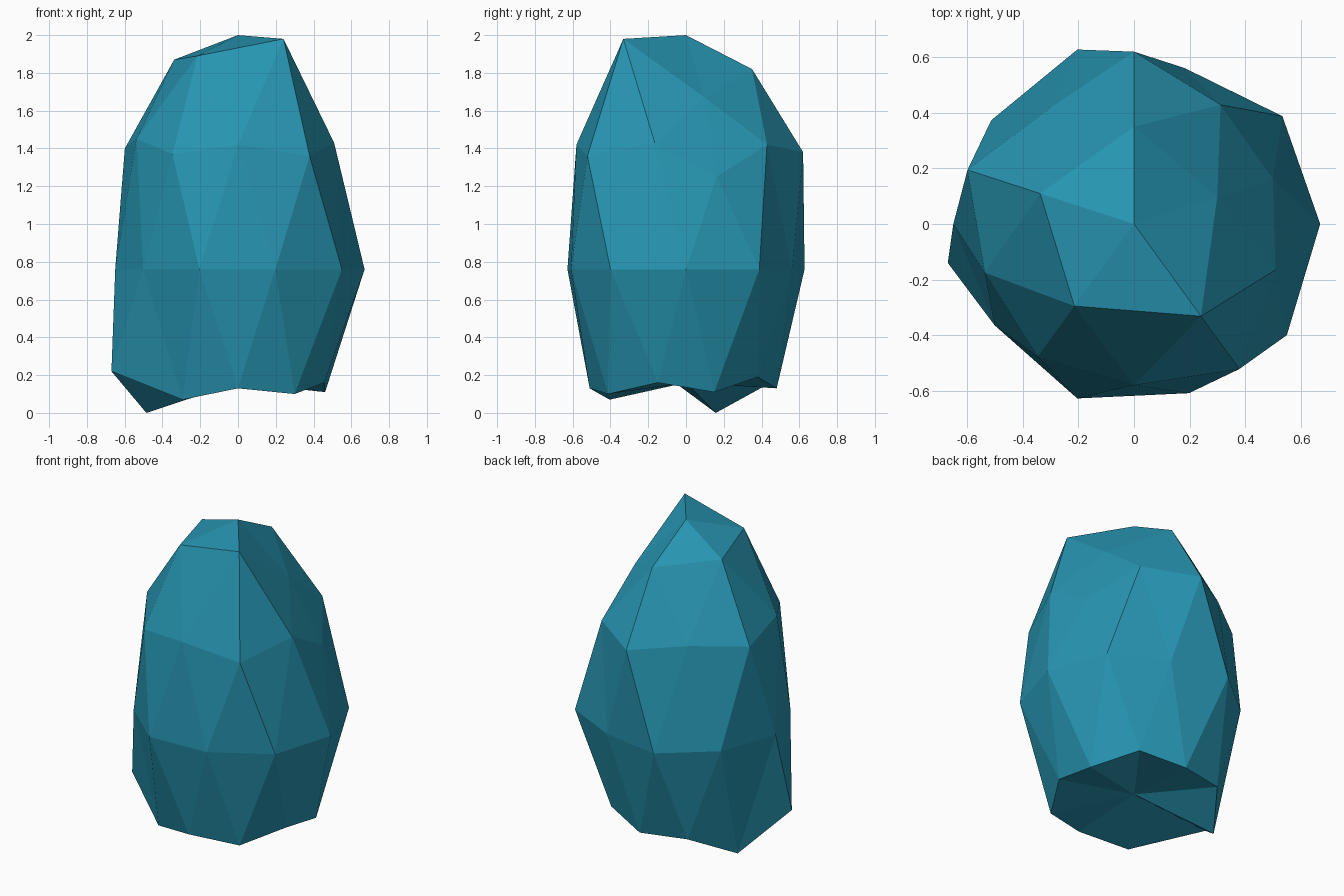
import bpy, bmesh, math

if "Cube" in bpy.data.objects:
    bpy.data.objects.remove(bpy.data.objects["Cube"])

# Faceted boulder: stacked rings of an uneven icosphere, radius/height per point
MID = [.67, .66, .59, .66, .635, .65, .62, .66, .64, .68]
UPPER = [(.525, 1.25), (.53, 1.42), (.62, 1.38), (.515, 1.41), (.63, 1.40),
         (.565, 1.45), (.59, 1.37), (.58, 1.42), (.645, 1.36), (.535, 1.43)]
TOP = [(.315, 1.67), (.35, 1.82), (.355, 1.87), (.365, 1.89), (.41, 1.98)]
LOWER = [(.485, .11), (.47, .19), (.48, .13), (.51, .14), (.51, 0),
         (.685, .22), (.50, .07), (.51, .13), (.51, .10), (.48, .16)]

bm = bmesh.new()


def ring(points, start):
    step = 360 / len(points)
    out = []
    for i, (r, z) in enumerate(points):
        a = math.radians(start + i * step)
        out.append(bm.verts.new((r * math.cos(a), r * math.sin(a), z)))
    return out


mid = ring([(r, .76) for r in MID], 0)
upper = ring(UPPER, 18)
top = ring(TOP, 18)
lower = ring(LOWER, 18)
lower[5].co.xy = (-.67, -.14)   # corner that juts out sideways
peak = bm.verts.new((0, 0, 2))
base = bm.verts.new((0, 0, .16))

# Cap
for i in range(5):
    a, b = top[i], top[(i + 1) % 5]
    u0, u1, u2 = upper[2 * i], upper[2 * i + 1], upper[(2 * i + 2) % 10]
    for f in ((peak, a, b), (a, u0, u1), (a, u1, b), (b, u1, u2)):
        bm.faces.new(f)

# Side bands and underside
for k in range(10):
    n = (k + 1) % 10
    bm.faces.new((upper[k], mid[k], mid[n]))
    bm.faces.new((upper[k], mid[n], upper[n]))
    bm.faces.new((lower[k], mid[n], mid[k]))
    bm.faces.new((lower[k], lower[n], mid[n]))
    bm.faces.new((base, lower[n], lower[k]))

bmesh.ops.recalc_face_normals(bm, faces=bm.faces[:])
mesh = bpy.data.meshes.new("boulder")
bm.to_mesh(mesh)
bm.free()

teal = bpy.data.materials.new("teal")
teal.diffuse_color = (.02, .30, .44, 1)
teal.use_nodes = True
teal.node_tree.nodes["Principled BSDF"].inputs["Base Color"].default_value = teal.diffuse_color
mesh.materials.append(teal)
obj = bpy.data.objects.new("boulder", mesh)
bpy.context.collection.objects.link(obj)
